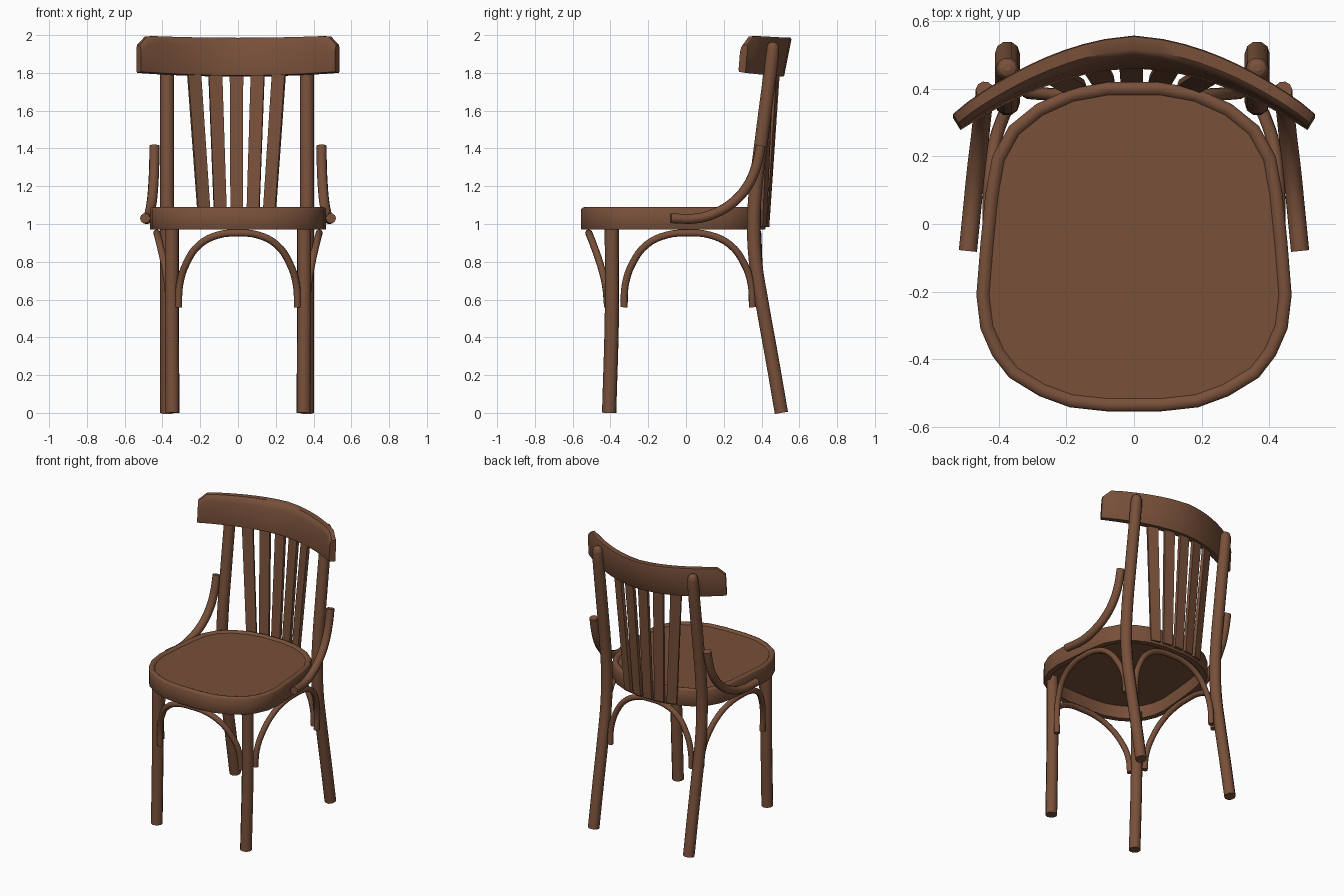
import bpy, bmesh, math
from mathutils import Vector

if "Cube" in bpy.data.objects:
    bpy.data.objects.remove(bpy.data.objects["Cube"])

wood = bpy.data.materials.new("brown wood")
wood.diffuse_color = (0.188, 0.08, 0.042, 1)
wood.use_nodes = True
wood.node_tree.nodes["Principled BSDF"].inputs["Base Color"].default_value = wood.diffuse_color


def finish(obj, angle=40):
    bpy.ops.object.select_all(action='DESELECT')
    obj.select_set(True)
    bpy.context.view_layer.objects.active = obj
    bpy.ops.object.shade_smooth_by_angle(angle=math.radians(angle))
    return obj


def mesh_object(name, bm):
    bmesh.ops.recalc_face_normals(bm, faces=bm.faces)
    me = bpy.data.meshes.new(name)
    bm.to_mesh(me)
    bm.free()
    me.materials.append(wood)
    obj = bpy.data.objects.new(name, me)
    bpy.context.collection.objects.link(obj)
    return finish(obj)


def loft(name, rings, closed=False):
    """Skin equal-length closed rings and cap both ends."""
    bm = bmesh.new()
    vs = [[bm.verts.new(p) for p in r] for r in rings]
    n = len(vs[0])
    for a, b in zip(vs, vs[1:]):
        for i in range(n):
            j = (i + 1) % n
            bm.faces.new((a[i], a[j], b[j], b[i]))
    bm.faces.new(vs[0])
    bm.faces.new(vs[-1])
    return mesh_object(name, bm)


def rod(name, points, radius, scales=None):
    """Round bent-wood rod through the points."""
    cu = bpy.data.curves.new(name, 'CURVE')
    cu.dimensions = '3D'
    cu.bevel_depth = radius
    cu.bevel_resolution = 3
    cu.resolution_u = 4
    cu.use_fill_caps = True
    sp = cu.splines.new('BEZIER')
    sp.bezier_points.add(len(points) - 1)
    for i, (bp, p) in enumerate(zip(sp.bezier_points, points)):
        bp.co = p
        bp.handle_left_type = bp.handle_right_type = 'AUTO'
        bp.radius = scales[i] if scales else 1
    cu.materials.append(wood)
    obj = bpy.data.objects.new(name, cu)
    bpy.context.collection.objects.link(obj)
    bpy.ops.object.select_all(action='DESELECT')
    obj.select_set(True)
    bpy.context.view_layer.objects.active = obj
    bpy.ops.object.convert(target='MESH')
    return finish(bpy.context.view_layer.objects.active)


# Seat: rounded outline swept through a rim profile, with a thin panel inside
half = [(0.08, 0.42), (0.19, 0.40), (0.29, 0.355), (0.37, 0.29), (0.42, 0.2),
        (0.44, 0.09), (0.455, -0.06), (0.467, -0.21), (0.455, -0.31), (0.42, -0.39),
        (0.37, -0.455), (0.28, -0.51), (0.19, -0.543), (0.08, -0.555)]
outline = [Vector(p) for p in half + [(-x, y) for x, y in reversed(half)]]


def inset(d, z):
    ring, n = [], len(outline)
    for i, p in enumerate(outline):
        t = (outline[(i + 1) % n] - outline[i - 1]).normalized()
        ring.append((p.x + t.y * d, p.y - t.x * d, z))
    return ring


rim = [(0.04, 1.06), (0.04, 0.97), (0.003, 0.97), (0, 0.975), (0, 1.078),
       (0.006, 1.086), (0.018, 1.09), (0.03, 1.087), (0.038, 1.078)]
loft("seat", [inset(d, z) for d, z in rim])

# Legs
for side, s in (("left", -1), ("right", 1)):
    rod(f"front_leg_{side}", [(s * 0.347, -0.407, 0), (s * 0.35, -0.392, 0.55),
                              (s * 0.35, -0.393, 1.0)], 0.038)
    x = s * 0.37 - 0.005
    path = [(0.505, 0), (0.455, 0.29), (0.403, 0.58), (0.368, 0.8), (0.358, 1.0), (0.37, 1.2),
            (0.40, 1.45), (0.455, 1.88), (0.46, 1.935), (0.462, 1.955), (0.463, 1.963)]
    rod(f"back_leg_{side}", [(x, y, z) for y, z in path], 0.037,
        [1] * 8 + [0.92, 0.7, 0.3])

# Side arms curving from the seat edge up to the back legs
arm = [(0.492, -0.08, 1.03), (0.478, 0.06, 1.03), (0.468, 0.16, 1.06), (0.457, 0.25, 1.115),
       (0.449, 0.325, 1.2), (0.444, 0.37, 1.3), (0.442, 0.396, 1.415)]
for side, s in (("left", -1), ("right", 1)):
    rod(f"arm_{side}", [(s * x, y, z) for x, y, z in arm], 0.027)

# Arched braces under the seat: (span, height, share of outward bulge)
arch = [(-1, 0.56, 0), (-0.98, 0.68, 0.12), (-0.87, 0.79, 0.4), (-0.65, 0.89, 0.75),
        (-0.33, 0.942, 0.95), (0, 0.952, 1)]
arch += [(-u, z, b) for u, z, b in reversed(arch[:-1])]
rod("front_brace", [(u * 0.315, -0.415 - 0.1 * b, z) for u, z, b in arch], 0.019)
rod("back_brace", [(u * 0.315, 0.39 - 0.01 * b, z) for u, z, b in arch], 0.019)
for side, s in (("left", -1), ("right", 1)):
    rod(f"side_brace_{side}", [(s * (0.365 + 0.065 * b), 0.012 + u * 0.34, z)
                               for u, z, b in arch], 0.019)

# Top rail: leaning rounded board bent along an arc
R = 0.60
A = math.radians(62)
STEPS = 20
rings = []
for i in range(STEPS + 1):
    t = -1 + 2 * i / STEPS
    t = math.copysign(abs(t) ** 0.8, t)
    x = 0.525 * t
    y = 0.49 - 0.195 * abs(t) ** 1.85
    nrm = Vector((0.72 * t * abs(t) ** 0.0 * 0.85, 1)).normalized()
    th = 0.031 - 0.009 * t * t
    e = max(0, (abs(t) - 0.88) / 0.12)
    drop = 0.05 * (1 - math.sqrt(max(0, 1 - e * e)))
    lo = 1.786 + 0.02 * t * t
    hi = 1.986 + 0.012 * t * t - drop
    prof = [(-1, lo + 0.012), (-0.85, lo), (0.9, lo - 0.006), (1, lo),
            (1, hi - 0.01), (0.85, hi), (-0.4, hi), (-0.8, hi - 0.012), (-1, hi - 0.04)]
    ring = []
    for o, z in prof:
        lean = 0.2 * (z - 1.79) * (1 - 0.6 * abs(t))
        ring.append((x + nrm.x * o * th, y + nrm.y * o * th + lean, z))
    rings.append(ring)
loft("top_rail", rings)

# Fanned flat back slats
for k, name in enumerate(("far_left", "left", "middle", "right", "far_right")):
    f = k - 2
    xb, xt = f * 0.084 - 0.007, f * 0.113 - 0.008
    yb, yt = 0.43 - 0.006 * f * f, 0.487 - 0.0115 * f * f
    ang = -f * 0.17
    ax = Vector((math.cos(ang), math.sin(ang)))
    nr = Vector((-ax.y, ax.x))
    rings = []
    for cx, cy, z, w in ((xb, yb, 0.985, 0.033), (xt, yt, 1.82, 0.036)):
        rings.append([(cx + ax.x * a * w + nr.x * b * 0.011,
                       cy + ax.y * a * w + nr.y * b * 0.011, z)
                      for a, b in ((-1, -1), (1, -1), (1, 1), (-1, 1))])
    loft(f"back_slat_{name}", rings)
